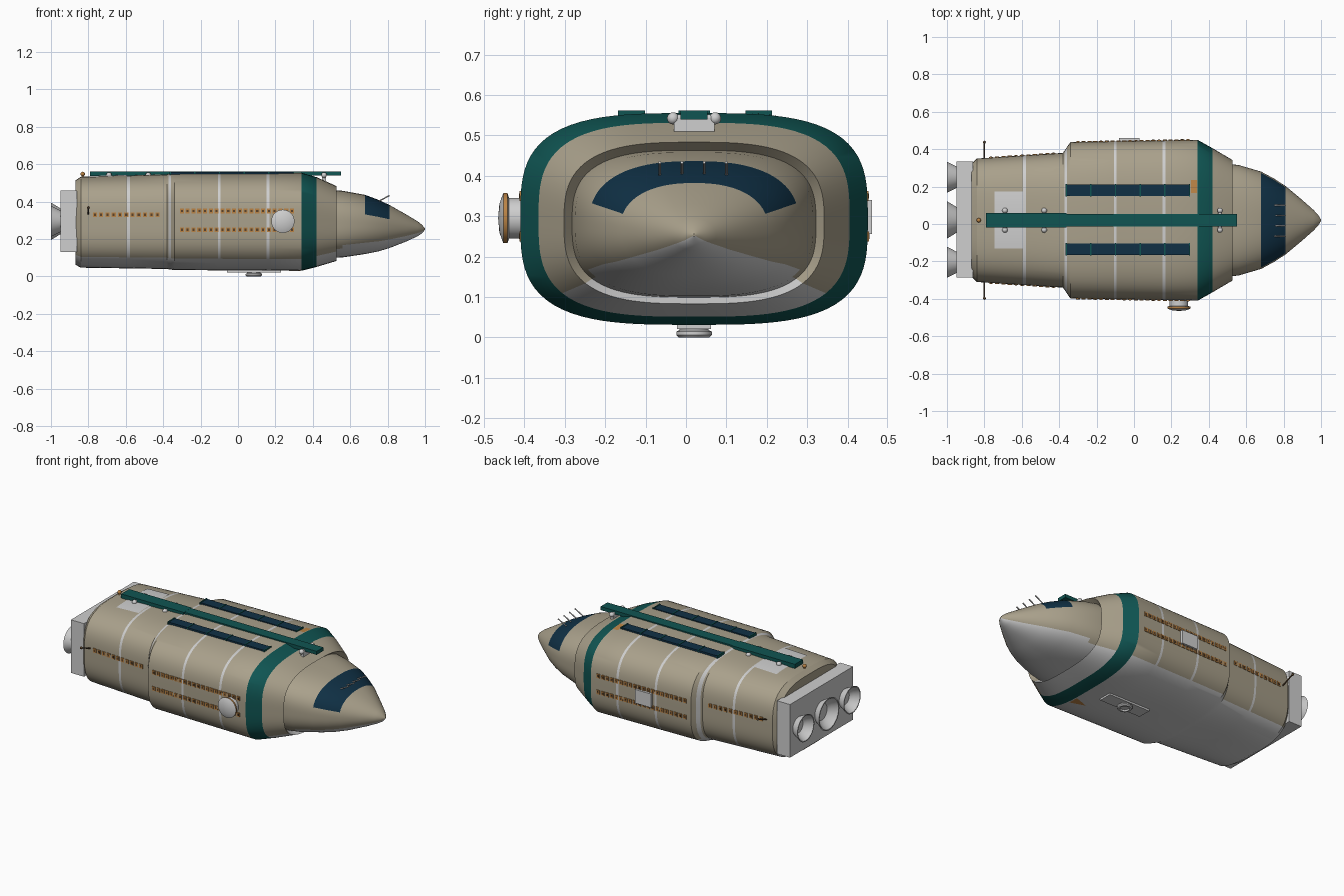
import bpy, bmesh, math
from mathutils import Matrix, Vector

cube = bpy.data.objects.get("Cube")
if cube:
    bpy.data.objects.remove(cube)


def material(name, rgb):
    m = bpy.data.materials.new(name)
    m.use_nodes = True
    m.diffuse_color = (*rgb, 1)
    m.node_tree.nodes["Principled BSDF"].inputs["Base Color"].default_value = (*rgb, 1)
    return m


TAN = material("hull_tan", (.40, .355, .26))
GREY = material("light_grey", (.62, .62, .62))
TEAL = material("deep_teal", (.005, .09, .085))
NAVY = material("glass_navy", (.005, .03, .06))
AMBER = material("amber", (.50, .23, .06))
BROWN = material("dark_brown", (.10, .055, .025))
CY = .02


def finish(name, bm, mats, angle=35):
    bmesh.ops.recalc_face_normals(bm, faces=bm.faces)
    me = bpy.data.meshes.new(name)
    bm.to_mesh(me)
    bm.free()
    for m in mats:
        me.materials.append(m)
    ob = bpy.data.objects.new(name, me)
    bpy.context.collection.objects.link(ob)
    bpy.ops.object.select_all(action='DESELECT')
    ob.select_set(True)
    bpy.context.view_layer.objects.active = ob
    bpy.ops.object.shade_smooth_by_angle(angle=math.radians(angle))
    return ob


def add_box(bm, center, size, index=0):
    mat = Matrix.Translation(center) @ Matrix.Diagonal((*size, 1))
    verts = bmesh.ops.create_cube(bm, size=1, matrix=mat)["verts"]
    for f in {f for v in verts for f in v.link_faces}:
        f.material_index = index


def add_rod(bm, p, q, r, segs=12):
    p, q = Vector(p), Vector(q)
    rot = (q - p).to_track_quat('Z', 'Y').to_matrix().to_4x4()
    bmesh.ops.create_cone(bm, cap_ends=True, segments=segs, radius1=r, radius2=r,
                          depth=(q - p).length, matrix=Matrix.Translation((p + q) / 2) @ rot)


def lathe(name, profile, origin, axis, mats, rule=None, segs=40):
    """Spin (radius, height) points around an axis through origin."""
    rot = Vector(axis).to_track_quat('Z', 'Y').to_matrix().to_4x4()
    bm = bmesh.new()
    vs = [bm.verts.new((r, 0, h)) for r, h in profile]
    edges = [bm.edges.new(pair) for pair in zip(vs, vs[1:])]
    bmesh.ops.spin(bm, geom=vs + edges, cent=(0, 0, 0), axis=(0, 0, 1),
                   angle=math.tau, steps=segs, use_duplicate=False)
    bmesh.ops.remove_doubles(bm, verts=bm.verts, dist=.0003)
    if rule:
        for f in bm.faces:
            f.material_index = rule(f.calc_center_median())
    bm.transform(Matrix.Translation(origin) @ rot)
    return finish(name, bm, mats)


# Hull sections: x, half width, half height, centre height, squareness
AFT = [(-.87, .30, .225, .288, 3.3), (-.84, .33, .243, .29, 3.3),
       (-.38, .36, .253, .293, 3.3), (-.34, .418, .259, .293, 3.3),
       (.34, .43, .262, .293, 3.3), (.42, .385, .24, .291, 3.2),
       (.527, .322, .2, .283, 3)]
NOSE = [(.50, .302, .182, .281, 3), (.56, .295, .178, .28, 2.8),
        (.68, .26, .158, .278, 2.5), (.75, .222, .138, .272, 2.4),
        (.81, .183, .115, .267, 2.3), (.9, .108, .072, .259, 2.1),
        (.96, .055, .04, .255, 2), (.985, .028, .022, .253, 2), (1, .003, .003, .253, 2)]
RIBS = (-.585, -.365, -.10, .16)


def section(x, table=AFT):
    for s, t in zip(table, table[1:]):
        if s[0] <= x <= t[0]:
            k = (x - s[0]) / (t[0] - s[0])
            return tuple(u + (v - u) * k for u, v in zip(s, t))


def side_y(x, z, side):
    _, a, b, cz, n = section(x)
    return CY + side * a * (1 - abs((z - cz) / b) ** n) ** (1 / n)


def top_z(x, y):
    _, a, b, cz, n = section(x)
    return cz + b * (1 - abs((y - CY) / a) ** n) ** (1 / n)


def colour(x, rel):
    if any(abs(x - r) < .008 for r in RIBS):
        return 1
    if .34 < x < .42:
        return 2
    if .68 < x < .81 and rel > .33:
        return 3
    return 1 if rel < (-.6 if x > .53 else -.74) else 0


# Main hull, with the nose set into a recess behind the collar
xs = sorted({s[0] for s in AFT} | {r + d for r in RIBS for d in (-.0075, .0075)})
rows = [section(x) for x in xs] + NOSE
SEGS = 112
bm = bmesh.new()
rings = []
for x, a, b, cz, n in rows:
    ring = []
    for i in range(SEGS):
        t = math.tau * i / SEGS
        c, s = math.cos(t), math.sin(t)
        r = (abs(c) ** n + abs(s) ** n) ** (-1 / n)
        ring.append(bm.verts.new((x, CY + a * r * c, cz + b * r * s)))
    rings.append(ring)
for j, (p, q) in enumerate(zip(rings, rings[1:])):
    x = (rows[j][0] + rows[j + 1][0]) / 2
    cz, b = ((rows[j][k] + rows[j + 1][k]) / 2 for k in (3, 2))
    for i in range(SEGS):
        k = (i + 1) % SEGS
        f = bm.faces.new((p[i], p[k], q[k], q[i]))
        f.material_index = colour(x, (f.calc_center_median().z - cz) / b)
bm.faces.new(rings[0])
bm.faces.new(rings[-1])
finish("hull", bm, [TAN, GREY, TEAL, NAVY], 30)

# Engine block and three bells
bm = bmesh.new()
add_box(bm, (-.905, .025, .295), (.09, .62, .33))
finish("engine_block", bm, [GREY])
for name, y, r in (("left", .25, .083), ("middle", .022, .1), ("right", -.205, .083)):
    lathe("engine_bell_" + name,
          [(0, -.01), (r * .6, -.01), (r * .8, .022), (r, .055), (r * .93, .055),
           (r * .72, .022), (r * .5, .004), (0, .004)], (-.945, y, .295), (-1, 0, 0), [GREY])

# Roof beam with its clamps
bm = bmesh.new()
add_box(bm, (-.575, .02, .549), (.43, .078, .026))
add_box(bm, (.095, .02, .55), (.91, .066, .022))
finish("roof_beam", bm, [TEAL])
bm = bmesh.new()
for x in (-.69, -.48, .46):
    add_rod(bm, (x, -.03, .542), (x, .07, .542), .01)
    for y in (-.032, .072):
        bmesh.ops.create_uvsphere(bm, u_segments=12, v_segments=8, radius=.015,
                                  matrix=Matrix.Translation((x, y, .542)))
    if x > 0:
        add_box(bm, (x, .02, .525), (.02, .1, .03))
finish("beam_clamps", bm, [GREY])

# Pale roof plate, laid along the curve of the hull
bm = bmesh.new()
cols = [[bm.verts.new((x, -.13 + .0305 * i, top_z(x, -.13 + .0305 * i) + .003))
         for i in range(11)] for x in (-.745, -.593)]
for i in range(10):
    bm.faces.new((cols[0][i], cols[1][i], cols[1][i + 1], cols[0][i + 1]))
finish("roof_plate", bm, [GREY])

# Solar panels with cross bars
for name, y in (("left", .18), ("right", -.135)):
    bm = bmesh.new()
    add_box(bm, (-.033, y, .551), (.665, .062, .014))
    for i in range(6):
        add_box(bm, (-.363 + i * .132, y, .552), (.007, .066, .018), 1)
    finish("solar_panel_" + name, bm, [NAVY, TEAL])

# Amber markers on the roof and belly
bm = bmesh.new()
vs = [bm.verts.new((x, y, top_z(x, y) + .002))
      for x, y in ((.305, .165), (.338, .165), (.338, .235), (.305, .235))]
bm.faces.new(vs)
finish("roof_marker", bm, [AMBER])
bm = bmesh.new()
vs = [bm.verts.new((x, y, .586 - top_z(x, y) - .003))
      for x, y in ((.335, -.17), (.335, -.10), (.24, -.135))]
bm.faces.new(vs)
bmesh.ops.solidify(bm, geom=bm.faces[:], thickness=.002)
finish("belly_marker", bm, [AMBER])

# Portholes: amber frames around dark panes
for label, side in (("left", 1), ("right", -1)):
    bm = bmesh.new()
    spots = [(-.30 + i * .031, z) for z in (.35, .25) for i in range(20)]
    spots += [(-.765 + i * .0335, .33) for i in range(11)]
    for x, z in spots:
        y = side_y(x, z, side)
        add_box(bm, (x, y, z), (.022, .008, .025))
        add_box(bm, (x, y + side * .003, z), (.011, .004, .013), 1)
    finish("portholes_" + label, bm, [AMBER, BROWN])

# Docking port on the front side
lathe("docking_port", [(0, 0), (.05, 0), (.05, .06), (.062, .064), (.062, .074),
                       (.055, .077), (.035, .084), (0, .087)],
      (.24, -.378, .295), (0, -1, 0), [GREY, AMBER],
      lambda c: 1 if .064 < c.z < .0735 and math.hypot(c.x, c.y) > .058 else 0)

# Hatch on the far side
bm = bmesh.new()
add_box(bm, (-.025, .448, .298), (.11, .024, .085))
finish("side_hatch", bm, [GREY])

# Belly plate with a round landing socket
bm = bmesh.new()
add_box(bm, (.085, CY, .028), (.29, .085, .014))
finish("belly_plate", bm, [GREY])
lathe("belly_socket", [(0, 0), (.036, 0), (.036, .012), (.044, .016), (.044, .024),
                       (.038, .03), (.028, .03), (.024, .022), (0, .022)],
      (.085, CY, .03), (0, 0, -1), [GREY])

# Aft side antennas and the roof beacon
bm = bmesh.new()
for side in (1, -1):
    y = side_y(-.8, .33, side)
    tip = (-.8, y + side * .085, .368)
    add_rod(bm, (-.8, y - side * .01, .33), tip, .004, 8)
    bmesh.ops.create_uvsphere(bm, u_segments=10, v_segments=8, radius=.008,
                              matrix=Matrix.Translation(tip))
finish("side_antennas", bm, [BROWN])
bm = bmesh.new()
add_rod(bm, (-.83, CY, .52), (-.83, CY, .55), .006)
bmesh.ops.create_uvsphere(bm, u_segments=12, v_segments=8, radius=.012,
                          matrix=Matrix.Translation((-.83, CY, .548)))
finish("roof_beacon", bm, [AMBER])

# Four probes above the windscreen
bm = bmesh.new()
for i in range(4):
    y = -.065 + i * .055
    add_rod(bm, (.73, y, .39), (.81, y, .433), .0035, 8)
finish("nose_probes", bm, [GREY])
